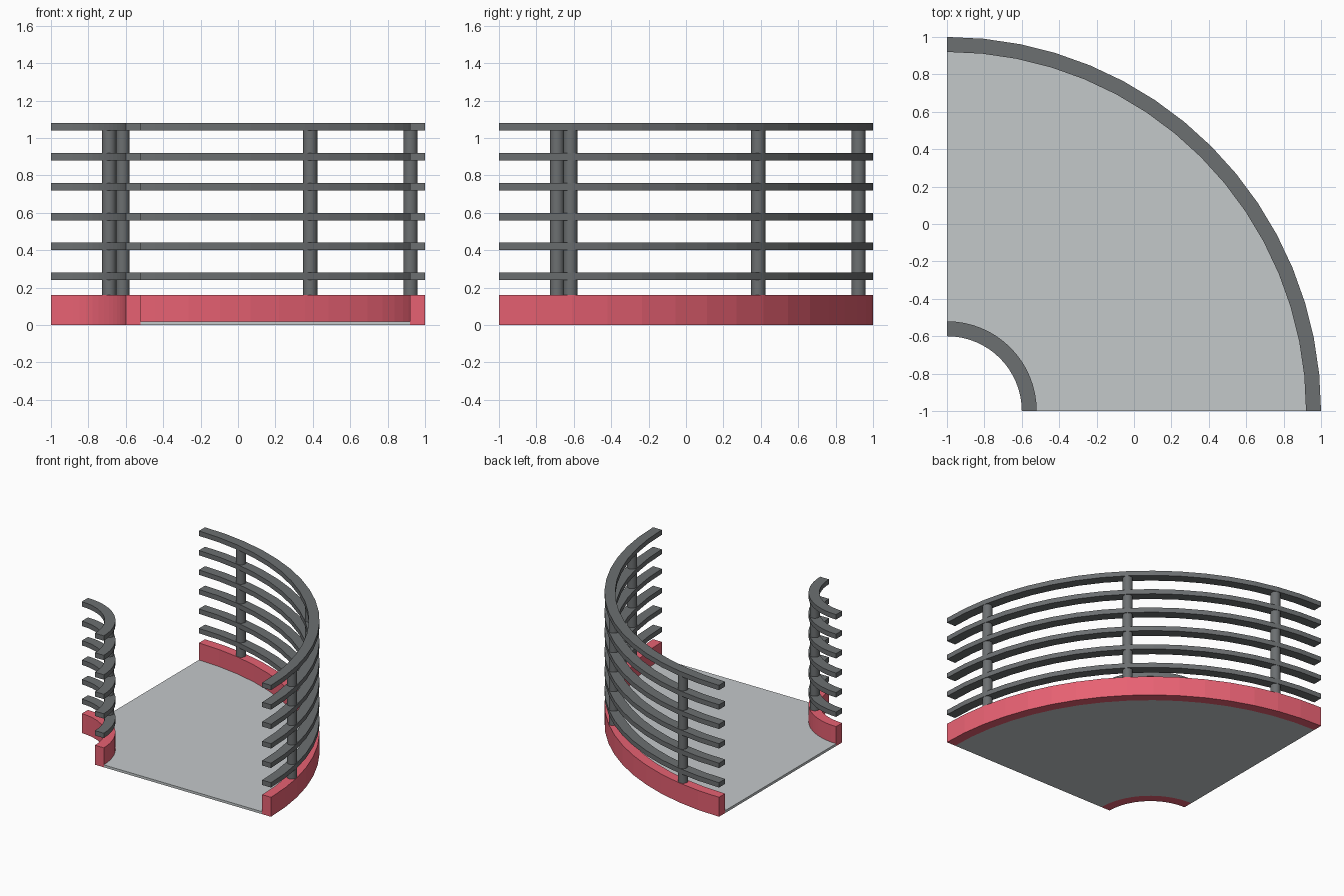
import bpy, bmesh, math

if "Cube" in bpy.data.objects:
    bpy.data.objects.remove(bpy.data.objects["Cube"])

SEG = 16            # segments per quarter turn
CX = CY = -1.0      # centre of the curve


def material(name, color):
    m = bpy.data.materials.new(name)
    m.diffuse_color = color
    m.use_nodes = True
    m.node_tree.nodes["Principled BSDF"].inputs["Base Color"].default_value = m.diffuse_color
    return m


red = material("red_curb", (0.8, 0.12, 0.17, 1))
dark = material("dark_metal", (0.15, 0.16, 0.165, 1))
light = material("light_road", (0.55, 0.58, 0.59, 1))


def finish(bm, name, mat):
    me = bpy.data.meshes.new(name)
    bmesh.ops.recalc_face_normals(bm, faces=bm.faces)
    bm.to_mesh(me)
    bm.free()
    me.materials.append(mat)
    ob = bpy.data.objects.new(name, me)
    bpy.context.collection.objects.link(ob)
    return ob


def arc_bar(name, r0, r1, z0, z1, mat):
    """Rectangular section swept through a quarter turn."""
    bm = bmesh.new()
    rings = []
    for i in range(SEG + 1):
        a = math.pi / 2 * i / SEG
        rings.append([bm.verts.new((CX + r * math.cos(a), CY + r * math.sin(a), z))
                      for r, z in ((r0, z0), (r1, z0), (r1, z1), (r0, z1))])
    for a, b in zip(rings, rings[1:]):
        for k in range(4):
            n = (k + 1) % 4
            bm.faces.new((a[k], a[n], b[n], b[k]))
    bm.faces.new(rings[0])
    bm.faces.new(rings[-1])
    return finish(bm, name, mat)


def post(name, r, deg):
    a = math.radians(deg)
    bm = bmesh.new()
    bmesh.ops.create_cone(bm, cap_ends=True, segments=16, radius1=0.038,
                          radius2=0.038, depth=0.90)
    bmesh.ops.translate(bm, verts=bm.verts,
                        vec=(CX + r * math.cos(a), CY + r * math.sin(a), 0.61))
    for f in bm.faces:
        f.smooth = len(f.verts) == 4
    for e in bm.edges:
        e.smooth = all(len(f.verts) == 4 for f in e.link_faces)
    return finish(bm, name, dark)


# Road deck between the curbs
arc_bar("road_deck", 0.48, 1.92, 0, 0.02, light)

# Curb, six rails and posts on each side
for side, r0, r1, angles in (("inner", 0.40, 0.48, (45,)),
                             ("outer", 1.92, 2.00, (11.25, 45, 78.75))):
    arc_bar(side + "_curb", r0, r1, 0, 0.16, red)
    for i in range(6):
        z = 0.24 + 0.16 * i
        arc_bar(f"{side}_rail_{i + 1}", r0, r1, z, z + 0.04, dark)
    for i, deg in enumerate(angles):
        post(f"{side}_post_{i + 1}", (r0 + r1) / 2, deg)
